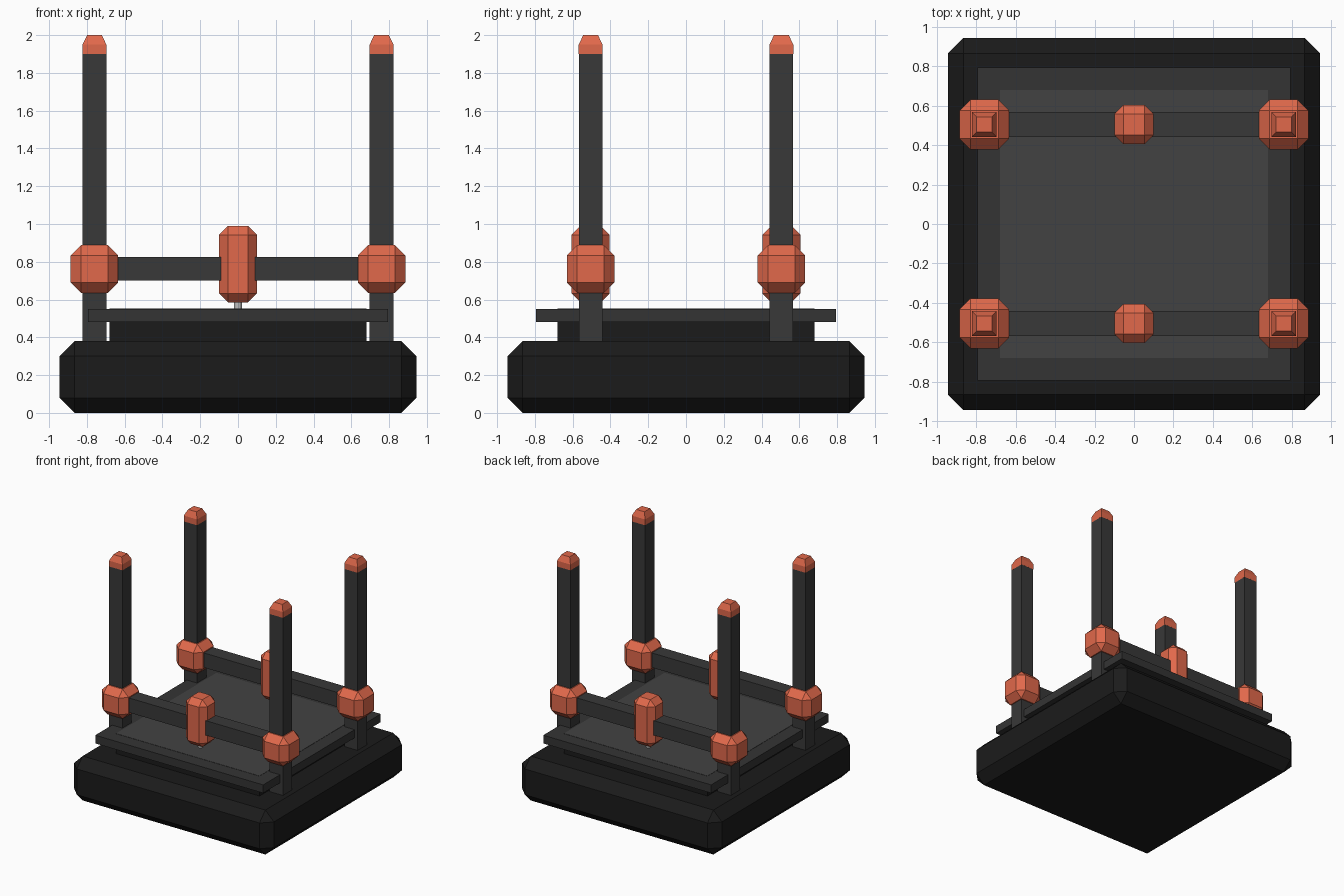
import bpy
import bmesh
from mathutils import Matrix

if "Cube" in bpy.data.objects:
    bpy.data.objects.remove(bpy.data.objects["Cube"])


def material(name, r, g, b):
    m = bpy.data.materials.new(name)
    m.diffuse_color = (r, g, b, 1)
    m.use_nodes = True
    m.node_tree.nodes["Principled BSDF"].inputs["Base Color"].default_value = m.diffuse_color
    return m


ORANGE = material("orange_plastic", 0.75, 0.14, 0.07)
BLACK = material("black_base", 0.011, 0.011, 0.011)
DARK = material("dark_metal", 0.04, 0.04, 0.04)
RIM = material("dark_rim", 0.034, 0.034, 0.034)
PAD = material("grey_pad", 0.055, 0.055, 0.055)
STEEL = material("light_steel", 0.5, 0.5, 0.5)


def finish(bm, name, mat):
    bmesh.ops.recalc_face_normals(bm, faces=bm.faces)
    me = bpy.data.meshes.new(name)
    bm.to_mesh(me)
    bm.free()
    me.materials.append(mat)
    ob = bpy.data.objects.new(name, me)
    bpy.context.collection.objects.link(ob)
    return ob


def box(name, center, size, z0, z1, mat, bevel=0.0, taper=1.0):
    """Box from z0 to z1; optional one-step chamfer, or tapered top."""
    bm = bmesh.new()
    bmesh.ops.create_cube(bm, size=1)
    for v in bm.verts:
        k = taper if v.co.z > 0 else 1.0
        v.co = (center[0] + v.co.x * size[0] * k,
                center[1] + v.co.y * size[1] * k,
                z1 if v.co.z > 0 else z0)
    if bevel:
        bmesh.ops.bevel(bm, geom=bm.edges[:], offset=bevel, segments=1,
                        profile=0.5, affect='EDGES')
    return finish(bm, name, mat)


def post_cap(name, x, y):
    """Square cap with its upper half tapering in."""
    bm = bmesh.new()
    bmesh.ops.create_cube(bm, size=1)
    bmesh.ops.transform(bm, verts=bm.verts, matrix=Matrix.Translation(
        (x, y, 1.925)) @ Matrix.Diagonal((0.126, 0.126, 0.05, 1)))
    bm.faces.ensure_lookup_table()
    top = max(bm.faces, key=lambda f: f.calc_center_median().z)
    new = bmesh.ops.extrude_discrete_faces(bm, faces=[top])["faces"][0]
    for v in new.verts:
        v.co = (x + (v.co.x - x) * 0.62, y + (v.co.y - y) * 0.62, 2.0)
    return finish(bm, name, ORANGE)


# Base and platform
box("base", (0, 0), (1.89, 1.89), 0, 0.38, BLACK, bevel=0.08)
box("pedestal", (0, 0), (1.36, 1.36), 0.36, 0.49, BLACK)
box("platform", (0, 0), (1.59, 1.59), 0.48, 0.55, RIM)
box("platform_pad", (0, 0), (1.36, 1.36), 0.53, 0.552, PAD)

PX, PY, W = 0.76, 0.505, 0.125
for y, row in ((-PY, "front"), (PY, "back")):
    # Cross bar, centre handle and its pin
    box(f"{row}_bar", (0, y), (2 * PX, W), 0.70, 0.825, DARK)
    box(f"{row}_handle", (0, y), (0.2, 0.2), 0.585, 0.99, ORANGE, bevel=0.047)
    bm = bmesh.new()
    bmesh.ops.create_cone(bm, cap_ends=True, segments=12, radius1=0.02,
                          radius2=0.02, depth=0.1,
                          matrix=Matrix.Translation((0, y, 0.59)))
    finish(bm, f"{row}_pin", STEEL)
    # Uprights with collars and caps
    for x, side in ((-PX, "left"), (PX, "right")):
        box(f"{row}_{side}_post", (x, y), (W, W), 0.36, 1.9, DARK)
        box(f"{row}_{side}_collar", (x, y), (0.252, 0.252), 0.636, 0.888,
            ORANGE, bevel=0.055)
        post_cap(f"{row}_{side}_cap", x, y)
